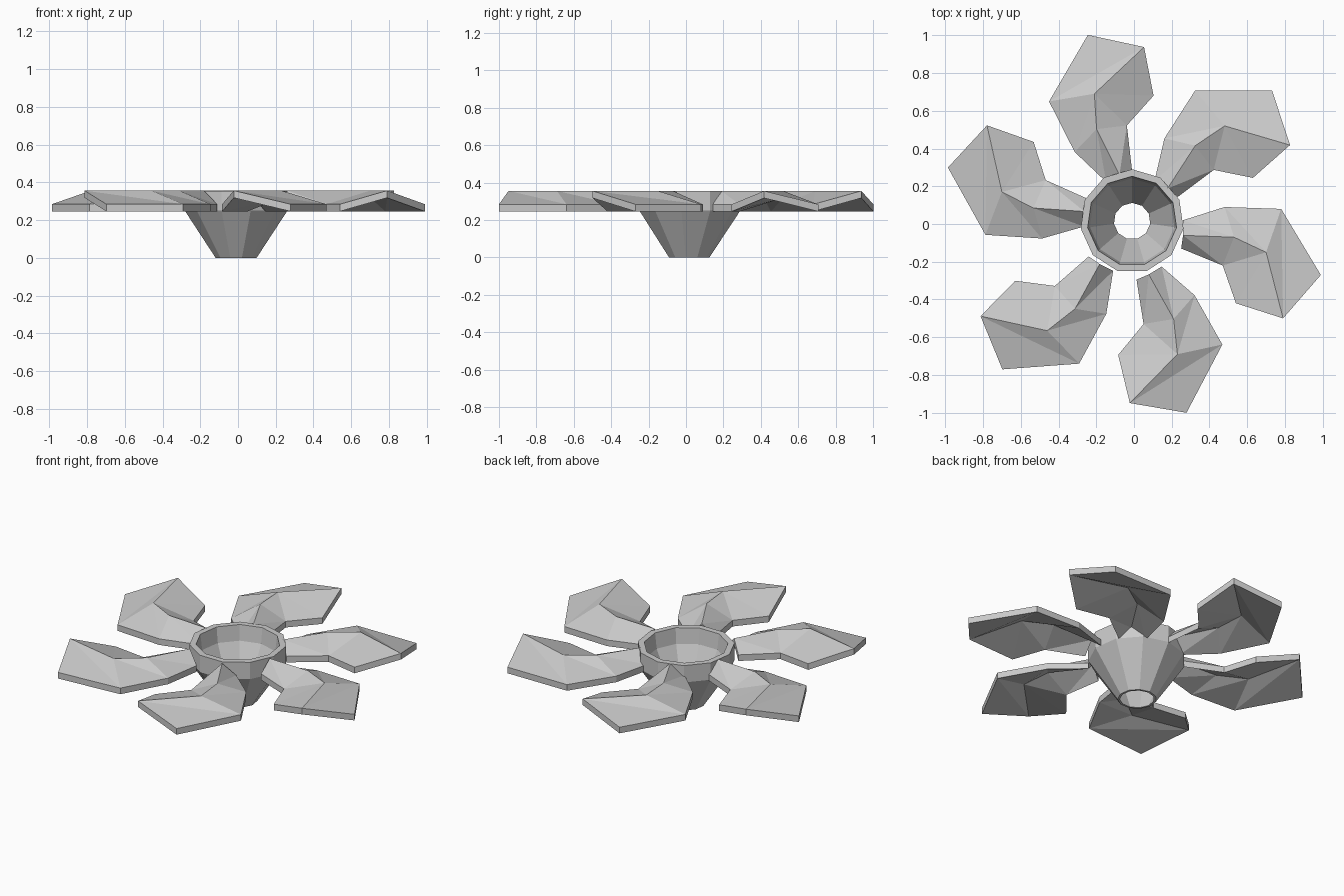
import bpy, bmesh, math
from mathutils import Vector, Matrix

if "Cube" in bpy.data.objects:
    bpy.data.objects.remove(bpy.data.objects["Cube"])

def finish(bm, name):
    bmesh.ops.recalc_face_normals(bm, faces=bm.faces)
    me = bpy.data.meshes.new(name)
    bm.to_mesh(me)
    bm.free()
    ob = bpy.data.objects.new(name, me)
    bpy.context.collection.objects.link(ob)
    return ob

# Open funnel hub: closed wall profile (radius, z) swept around 11 sides
SIDES = 11
profile = [(0.11, 0), (0.275, 0.25), (0.275, 0.355),
           (0.238, 0.355), (0.226, 0.26), (0.097, 0)]
bm = bmesh.new()
rings = []
for i in range(SIDES):
    a = math.pi / 2 + 2 * math.pi * i / SIDES
    rings.append([bm.verts.new((r * math.cos(a), r * math.sin(a), z)) for r, z in profile])
for i in range(SIDES):
    p, q = rings[i], rings[(i + 1) % SIDES]
    for j in range(len(profile)):
        k = (j + 1) % len(profile)
        bm.faces.new((p[j], q[j], q[k], p[k]))
hub = finish(bm, "funnel_hub")
hub.location = (-0.01, 0.015, 0)

# Blade plan: low leading edge, low trailing edge, raised ridge between them
LOW, HIGH, THICK = 0.284, 0.356, 0.038
leading = [(0.26, 0.02), (0.48, 0.09), (0.78, 0.08), (0.99, -0.27)]
ridge = [(0.26, -0.06), (0.53, -0.07), (0.70, -0.15), (0.79, -0.50)]
trailing = [(0.25, -0.13), (0.47, -0.22), (0.54, -0.42)]
PIVOT = Vector((0.70, -0.15, 0))
top_faces = [(0, 4, 5), (0, 5, 1), (1, 5, 6), (1, 6, 2), (2, 6, 7), (2, 7, 3),
             (4, 8, 9), (4, 9, 5), (5, 9, 6), (6, 9, 10), (6, 10, 7)]
outline = [0, 1, 2, 3, 7, 10, 9, 8, 4]

def blade(name, angle, x, y):
    m = (Matrix.Translation((x, y, 0)) @ Matrix.Rotation(math.radians(angle), 4, 'Z')
         @ Matrix.Translation(-PIVOT))
    pts = [(p[0], p[1], LOW) for p in leading] + [(p[0], p[1], HIGH) for p in ridge] \
        + [(p[0], p[1], LOW) for p in trailing]
    bm = bmesh.new()
    top = [bm.verts.new(m @ Vector(p)) for p in pts]
    low = [bm.verts.new(v.co - Vector((0, 0, THICK))) for v in top]
    for f in top_faces:
        bm.faces.new([top[i] for i in f])
        bm.faces.new([low[i] for i in reversed(f)])
    for a, b in zip(outline, outline[1:] + outline[:1]):
        bm.faces.new((top[a], top[b], low[b], low[a]))
    finish(bm, name)

# Six blades around the hub (turn, ridge bend position)
for i, (ang, x, y) in enumerate([(0, 0.70, -0.15), (59.2, 0.48, 0.52), (118.8, -0.21, 0.69),
                                 (178.2, -0.70, 0.17), (243.3, -0.46, -0.565), (301.3, 0.23, -0.69)]):
    blade(f"blade_{i + 1}", ang, x, y)
